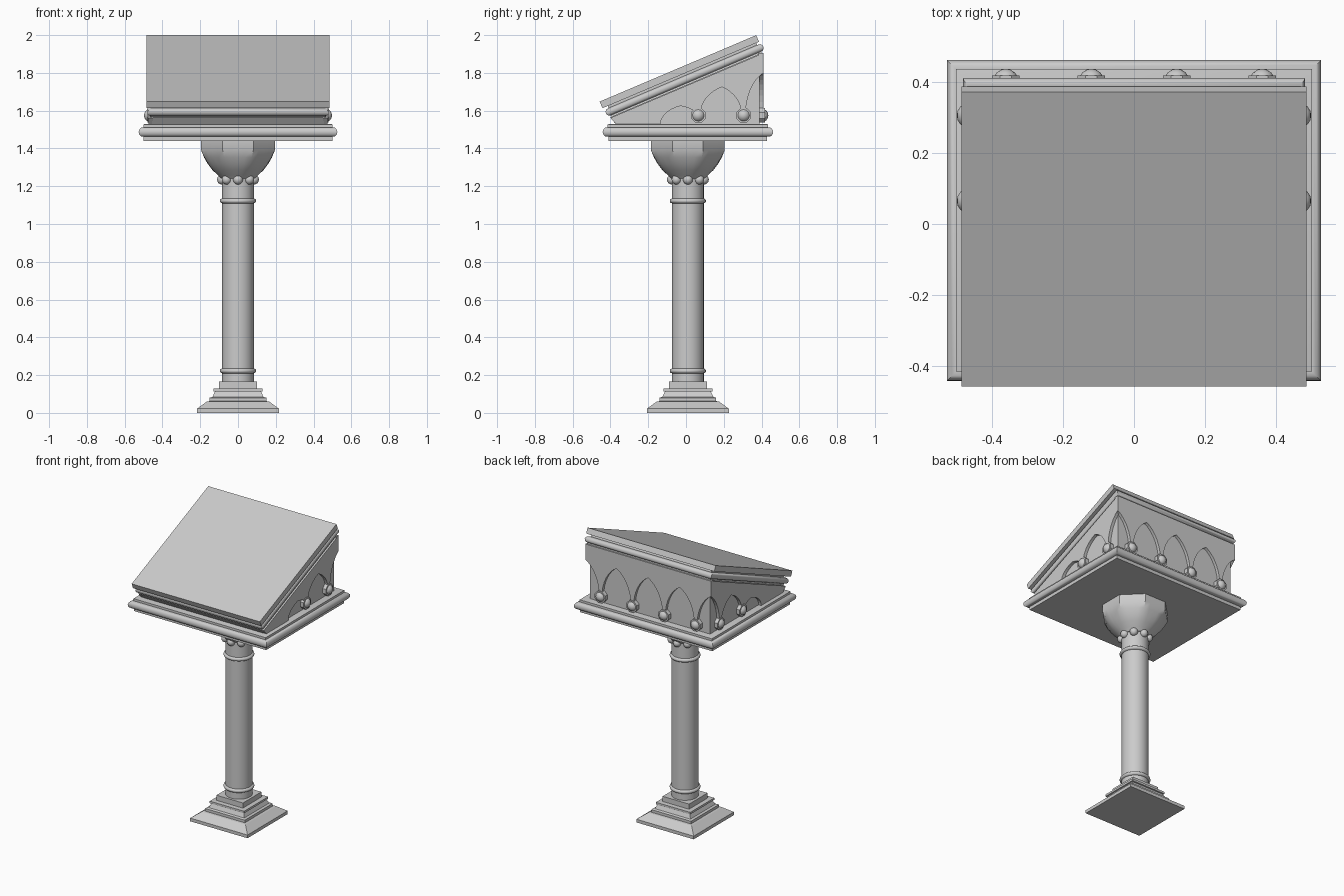
import bpy, bmesh
from math import sin, cos, pi, radians
from mathutils import Matrix, Vector

if "Cube" in bpy.data.objects:
    bpy.data.objects.remove(bpy.data.objects["Cube"])

CY = 0.01                       # centre line of the stand in y
TILT = radians(23)
SLOPE = Matrix.Translation((0, -0.457, 1.648)) @ Matrix.Rotation(TILT, 4, 'X')


def finish(name, bm, smooth=True, matrix=None):
    bmesh.ops.recalc_face_normals(bm, faces=bm.faces)
    if matrix:
        bm.transform(matrix)
    me = bpy.data.meshes.new(name)
    bm.to_mesh(me)
    bm.free()
    ob = bpy.data.objects.new(name, me)
    bpy.context.collection.objects.link(ob)
    if smooth:
        bpy.ops.object.select_all(action='DESELECT')
        ob.select_set(True)
        bpy.context.view_layer.objects.active = ob
        bpy.ops.object.shade_smooth_by_angle(angle=radians(35))
    return ob


def loft(name, rings, smooth=True, matrix=None):
    bm = bmesh.new()
    vs = [[bm.verts.new(p) for p in r] for r in rings]
    n = len(rings[0])
    for a, b in zip(vs, vs[1:]):
        for i in range(n):
            j = (i + 1) % n
            bm.faces.new((a[i], a[j], b[j], b[i]))
    bm.faces.new(vs[0])
    bm.faces.new(vs[-1])
    return finish(name, bm, smooth, matrix)


def rect(hx, y0, y1, z):
    return [(-hx, y0, z), (hx, y0, z), (hx, y1, z), (-hx, y1, z)]


def circle(r, z, n=32):
    return [(r * cos(2 * pi * i / n), CY + r * sin(2 * pi * i / n), z) for i in range(n)]


def prism(name, pts, depth, to3d):
    """Extrude a flat outline between two depths."""
    return loft(name, [[to3d(a, b, d) for a, b in pts] for d in depth], smooth=False)


# stepped square foot
foot = [(.217, 0), (.217, .022), (.165, .06), (.15, .062), (.15, .08), (.135, .085),
        (.122, .112), (.13, .114), (.13, .128), (.1, .13), (.1, .165)]
loft("foot", [rect(h, CY - h, CY + h, z) for h, z in foot], smooth=False)

# round column with two thin collars
loft("column", [circle(.084, .16), circle(.084, 1.25)])
for name, z in (("lower_collar", .222), ("upper_collar", 1.122)):
    loft(name, [circle(.082 + .014 * sin(pi * i / 6), z - .013 * cos(pi * i / 6)) for i in range(7)])

# bead necklace
bm = bmesh.new()
for i in range(8):
    a = i * pi / 4
    bmesh.ops.create_uvsphere(bm, u_segments=12, v_segments=8, radius=.026,
                              matrix=Matrix.Translation((.085 * cos(a), CY + .085 * sin(a), 1.235)))
finish("neck_beads", bm)

# bell capital blending from round below to octagonal above
rings = []
for r, z, k in [(.09, 1.24, 0), (.108, 1.26, .1), (.135, 1.285, .3), (.16, 1.318, .55),
                (.18, 1.353, .8), (.195, 1.39, 1), (.195, 1.442, 1)]:
    ring = []
    for i in range(32):
        a = 2 * pi * i / 32
        off = (a + pi / 8) % (pi / 4) - pi / 8
        q = r * (1 + k * (1 / cos(off) - 1))
        ring.append((q * cos(a), CY + q * sin(a), z))
    rings.append(ring)
loft("capital", rings)

# shelf with a half-round edge
edge = [(.5, .44 - .02, 1.44), (.5, .42, 1.462)]
edge += [(.503 + .023 * sin(pi * i / 8), .428 + .023 * sin(pi * i / 8), 1.487 - .025 * cos(pi * i / 8))
         for i in range(9)]
edge += [(.5, .425, 1.512), (.5, .425, 1.527), (.49, .415, 1.53)]
loft("shelf", [rect(x, CY - y, CY + y, z) for x, y, z in edge])

# sloping desk board and the moulding beneath it
loft("desk_board", [rect(.485, 0, .9, -.038), rect(.485, 0, .9, 0)], False, SLOPE)
mould = [(.455, .03, .885, -.036), (.455, .03, .885, -.05)]
mould += [(.462 + .018 * sin(pi * i / 6), .024 - .018 * sin(pi * i / 6),
           .893 + .018 * sin(pi * i / 6), -.07 + .02 * cos(pi * i / 6)) for i in range(7)]
mould += [(.465, .03, .89, -.1)]
loft("board_moulding", [rect(x, a, b, z) for x, a, b, z in mould], True, SLOPE)

# wedge body, set back behind the arcade plates
prism("desk_body", [(-.37, 1.525), (.39, 1.525), (.39, 1.9), (-.4, 1.565)], (-.455, .455),
      lambda a, b, d: (d, a, b))


def arc(foot_pt, apex, up=True):
    """Half of a pointed arch from its foot to its apex."""
    t1 = radians(68)
    pts = []
    for i in range(9):
        t = t1 * i / 8
        pts.append((foot_pt[0] + (apex[0] - foot_pt[0]) * (1 - cos(t)) / (1 - cos(t1)),
                    foot_pt[1] + (apex[1] - foot_pt[1]) * sin(t) / sin(t1)))
    return pts if up else pts[::-1]


TIP, HALF = 1.575, .01           # pendant tip height and half width

# rear arcade: three arches and two half arches
outline = []
drops = (-.36, -.12, .12, .36)
for x in drops:
    left = max(x - .12, -.475)
    right = min(x + .12, .475)
    outline += arc((x - HALF, TIP), (left, 1.8), False)
    outline += arc((x + HALF, TIP), (right, 1.8))
outline = [p for i, p in enumerate(outline) if i == 0 or p != outline[i - 1]]
outline += [(.475, 1.905), (-.475, 1.905)]
prism("rear_arcade", outline, (.385, .41), lambda a, b, d: (a, d, b))

# side arcades: arches shrink with the slope
side = [(-.4, 1.562), (-.37, 1.528)]
side += arc((-.135, 1.528), (-.03, 1.625))
side += arc((.065 - HALF, TIP), (-.03, 1.625), False)[1:]
side += arc((.065 + HALF, TIP), (.19, 1.725))
side += arc((.305 - HALF, TIP), (.19, 1.725), False)[1:]
side += arc((.305 + HALF, TIP), (.41, 1.8))
side += [(.41, 1.905)]
for name, s in (("left_arcade", -1), ("right_arcade", 1)):
    prism(name, side, (.45 * s, .475 * s), lambda a, b, d: (d, a, b))

# pendant knobs with collars at the foot of each spandrel
spots = [(Vector((x, .4, TIP)), Matrix.Rotation(pi / 2, 4, 'X')) for x in drops]
spots += [(Vector((s * .462, y, TIP)), Matrix.Rotation(pi / 2, 4, 'Y'))
          for s in (-1, 1) for y in (.065, .305)]
bm = bmesh.new()
for p, rot in spots:
    m = Matrix.Translation(p) @ rot
    bmesh.ops.create_uvsphere(bm, u_segments=12, v_segments=8, radius=.036, matrix=m)
    bmesh.ops.create_cone(bm, cap_ends=True, segments=8, radius1=.042, radius2=.042,
                          depth=.034, matrix=m @ Matrix.Rotation(pi / 8, 4, 'Z'))
finish("pendant_knobs", bm)
